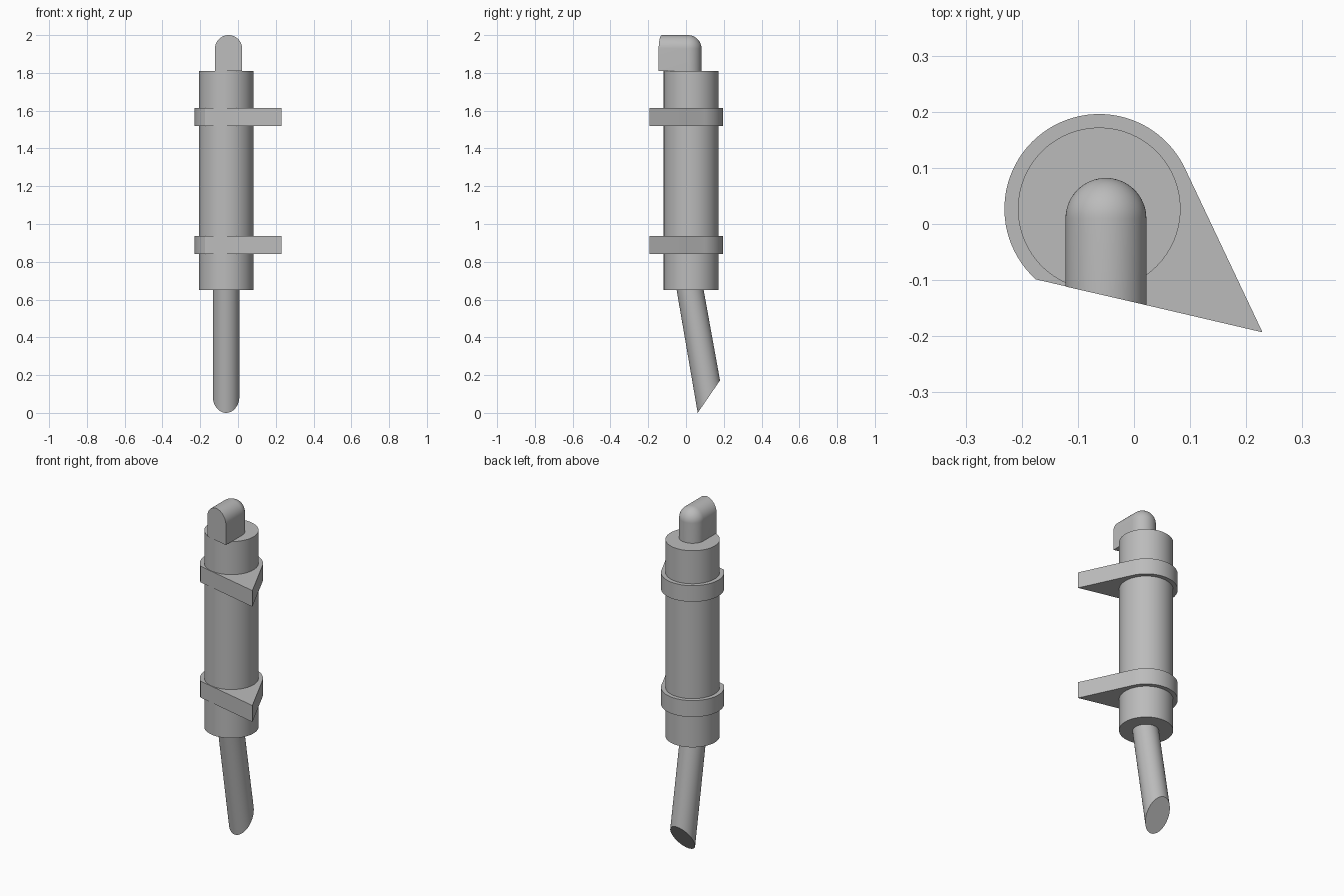
import bpy
import bmesh
from math import sin, cos, pi, radians

cube = bpy.data.objects.get("Cube")
if cube:
    bpy.data.objects.remove(cube)

GREY = (0.5, 0.5, 0.5, 1)
grey = bpy.data.materials.new("plain grey")
grey.use_nodes = True
grey.diffuse_color = GREY
grey.node_tree.nodes["Principled BSDF"].inputs["Base Color"].default_value = GREY

AXIS_X, AXIS_Y = -0.062, 0.027
SIDES = 64


def loft(name, rings):
    """Skin a closed solid through rings with equal point counts."""
    bm = bmesh.new()
    loops = [[bm.verts.new(p) for p in ring] for ring in rings]
    n = len(loops[0])
    for a, b in zip(loops, loops[1:]):
        for i in range(n):
            j = (i + 1) % n
            bm.faces.new((a[i], a[j], b[j], b[i]))
    bm.faces.new(loops[0][::-1])
    bm.faces.new(loops[-1])
    bmesh.ops.remove_doubles(bm, verts=bm.verts, dist=1e-5)
    bmesh.ops.dissolve_degenerate(bm, dist=1e-5, edges=bm.edges)
    bmesh.ops.recalc_face_normals(bm, faces=bm.faces)
    mesh = bpy.data.meshes.new(name)
    bm.to_mesh(mesh)
    bm.free()
    mesh.materials.append(grey)
    obj = bpy.data.objects.new(name, mesh)
    bpy.context.collection.objects.link(obj)
    bpy.ops.object.select_all(action='DESELECT')
    obj.select_set(True)
    bpy.context.view_layer.objects.active = obj
    bpy.ops.object.shade_smooth_by_angle(angle=radians(30))
    return obj


def prism(name, outline, z0, z1):
    return loft(name, [[(x, y, z) for x, y in outline] for z in (z0, z1)])


def arc(radius, start, end, steps):
    angles = [radians(start + (end - start) * i / steps) for i in range(steps + 1)]
    return [(AXIS_X + radius * cos(a), AXIS_Y + radius * sin(a)) for a in angles]


# Main barrel
prism("barrel", arc(0.145, 0, 360, SIDES)[:-1], 0.65, 1.81)

# Teardrop mounting brackets, rounded behind and pointed at the front left
teardrop = arc(0.169, 25, 228, 48) + [(0.229, -0.193)]
prism("lower_bracket", teardrop, 0.84, 0.937)
prism("upper_bracket", teardrop, 1.52, 1.615)

# Leaning rod with a slanted lower end
turn = [2 * pi * i / SIDES for i in range(SIDES)]
loft("leaning_rod", [
    [(-0.063 + 0.07 * cos(a), 0.121 + 0.059 * sin(a), 0.086 + 0.086 * sin(a)) for a in turn],
    [(-0.063 + 0.07 * cos(a), 0.022 + 0.0715 * sin(a), 0.65) for a in turn],
])

# Arched cap: slanted flat front, domed back
CAP_X, CAP_R, CAP_Z = -0.05, 0.072, 1.928


def arch(radius, y, slant=0):
    pts = [(radius, 1.81)]
    pts += [(radius * cos(pi * i / 32), CAP_Z + radius * sin(pi * i / 32)) for i in range(33)]
    pts += [(-radius, 1.81)]
    return [(CAP_X + x, y + slant * x, z) for x, z in pts]


dome = [pi / 2 * i / 16 for i in range(17)]
loft("arched_cap", [arch(CAP_R, -0.128, -0.23)]
     + [arch(CAP_R * cos(t), 0.01 + CAP_R * sin(t)) for t in dome])
